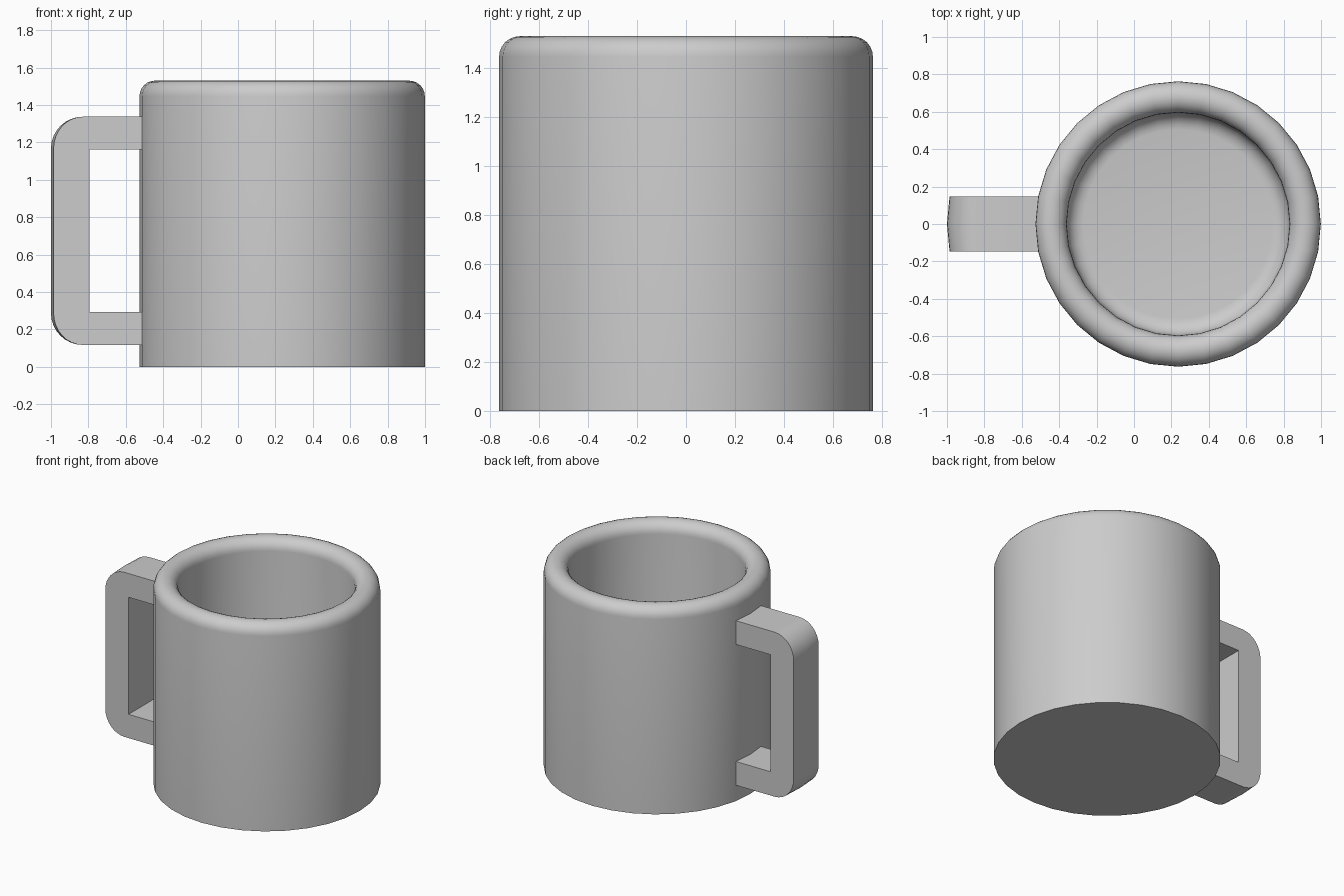
import bpy, bmesh, math
from mathutils import Vector

if "Cube" in bpy.data.objects:
    bpy.data.objects.remove(bpy.data.objects["Cube"])

CX, R_OUT, R_IN, H = 0.236, 0.763, 0.596, 1.53

grey = bpy.data.materials.new("light grey")
grey.diffuse_color = (0.604, 0.604, 0.604, 1)
grey.use_nodes = True
grey.node_tree.nodes["Principled BSDF"].inputs["Base Color"].default_value = grey.diffuse_color


def finish(bm, name):
    bmesh.ops.remove_doubles(bm, verts=bm.verts, dist=1e-5)
    bmesh.ops.recalc_face_normals(bm, faces=bm.faces)
    mesh = bpy.data.meshes.new(name)
    bm.to_mesh(mesh)
    bm.free()
    mesh.materials.append(grey)
    obj = bpy.data.objects.new(name, mesh)
    bpy.context.collection.objects.link(obj)
    bpy.ops.object.select_all(action='DESELECT')
    obj.select_set(True)
    bpy.context.view_layer.objects.active = obj
    bpy.ops.object.shade_smooth_by_angle(angle=math.radians(35))
    return obj


def arc(cx, cz, r, a0, a1, n):
    return [(cx + r * math.cos(math.radians(a0 + (a1 - a0) * i / n)),
             cz + r * math.sin(math.radians(a0 + (a1 - a0) * i / n))) for i in range(n + 1)]


# Cup body: lathed wall with a round rim and a filleted inner floor
rim = (R_OUT - R_IN) / 2
floor, fillet = 0.165, 0.09
profile = [(0, 0), (R_OUT, 0)]
profile += arc(R_IN + rim, H - rim, rim, 0, 180, 12)
profile += arc(R_IN - fillet, floor + fillet, fillet, 0, -90, 5)
profile += [(0, floor)]
bm = bmesh.new()
verts = [bm.verts.new((CX + r, 0, z)) for r, z in profile]
edges = [bm.edges.new(pair) for pair in zip(verts, verts[1:])]
bmesh.ops.spin(bm, geom=verts + edges, cent=(CX, 0, 0), axis=(0, 0, 1),
               angle=math.tau, steps=32, use_merge=True)
finish(bm, "cup_body")

# Handle: C-shaped outline in three slices, with a slightly bowed outer face
x_end, x_in, x_out = -0.46, -0.795, -1.0
z0, z1, rad = 0.117, 1.337, 0.17
outline = [(x_end, z1)]
outline += arc(x_out + rad, z1 - rad, rad, 90, 180, 8)
outline += arc(x_out + rad, z0 + rad, rad, 180, 270, 8)
outline += [(x_end, z0), (x_end, 0.293), (x_in, 0.293), (x_in, 1.161), (x_end, 1.161)]
bm = bmesh.new()
slices = []
for y in (-0.147, 0, 0.147):
    bow = 0.014 if y else 0
    slices.append([bm.verts.new((x + bow * max(0, (x_out + rad - x) / rad), y, z))
                   for x, z in outline])
n = len(outline)
for a, b in zip(slices, slices[1:]):
    for i in range(n):
        j = (i + 1) % n
        bm.faces.new((a[i], a[j], b[j], b[i]))
bm.faces.new(slices[0])
bm.faces.new(slices[-1][::-1])
finish(bm, "handle")
